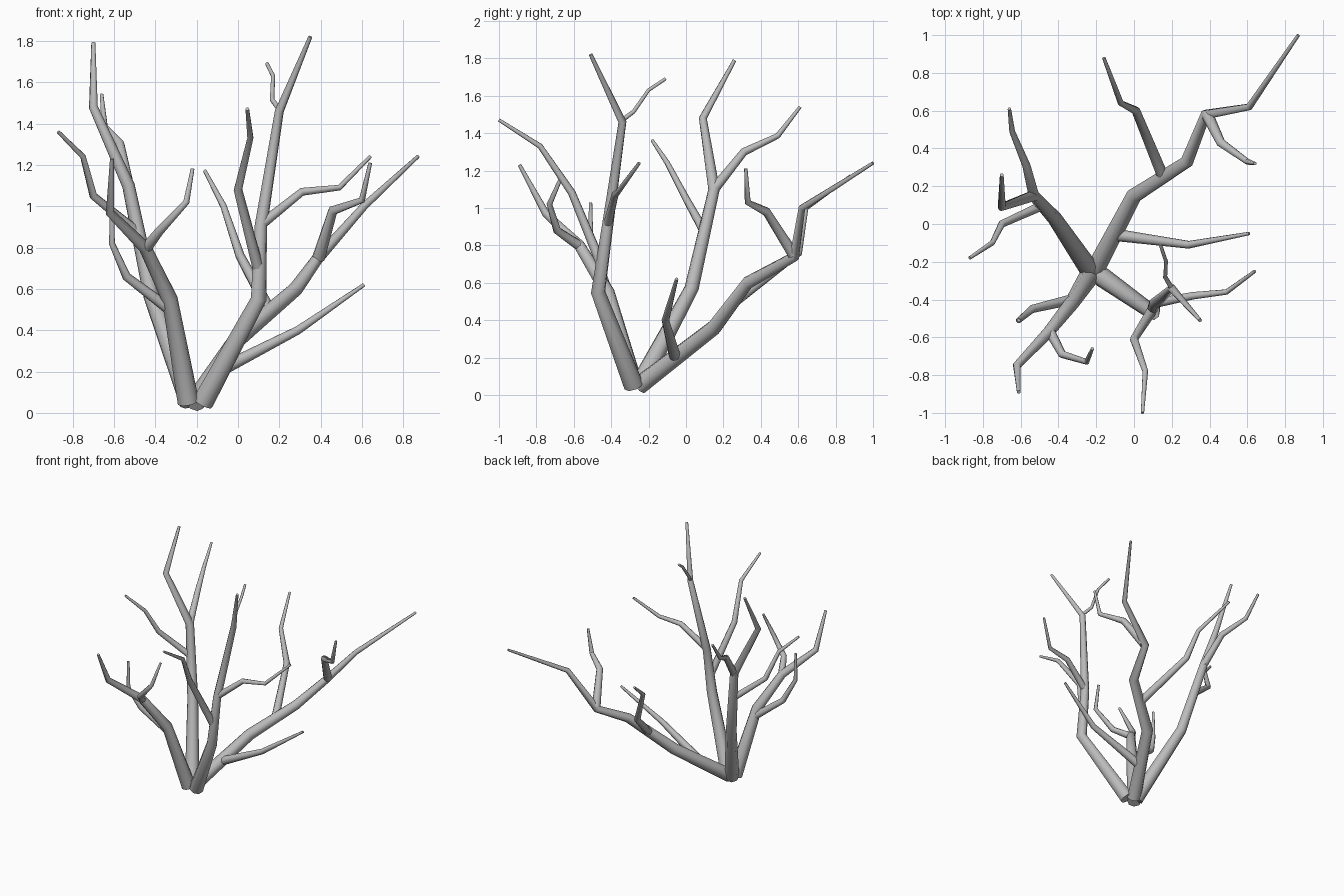
import bpy
import math

cube = bpy.data.objects.get("Cube")
if cube:
    bpy.data.objects.remove(cube, do_unlink=True)

bark = bpy.data.materials.new("grey_bark")
bark.use_nodes = True
GREY = (0.5, 0.5, 0.5, 1)
bark.diffuse_color = GREY
bark.node_tree.nodes["Principled BSDF"].inputs["Base Color"].default_value = GREY


def limb(name, points, radii):
    """Tapered eight-sided tube through the points."""
    curve = bpy.data.curves.new(name, "CURVE")
    curve.dimensions = "3D"
    curve.bevel_depth = 1
    curve.bevel_resolution = 2
    curve.use_fill_caps = True
    spline = curve.splines.new("POLY")
    spline.points.add(len(points) - 1)
    for p, co, r in zip(spline.points, points, radii):
        p.co = (*co, 1)
        p.radius = r
    obj = bpy.data.objects.new(name, curve)
    bpy.context.collection.objects.link(obj)
    bpy.ops.object.select_all(action="DESELECT")
    obj.select_set(True)
    bpy.context.view_layer.objects.active = obj
    bpy.ops.object.convert(target="MESH")
    obj = bpy.context.object
    obj.data.materials.clear()
    obj.data.materials.append(bark)
    bpy.ops.object.shade_smooth_by_angle(angle=math.radians(50))


def trunk(name, *points):
    limb(name, points, (0.053, 0.039, 0.031, 0.022, 0.01))


def branch(name, *points, start=0.028):
    n = len(points) - 1
    limb(name, points, [start + (0.009 - start) * i / n for i in range(n + 1)])


# Back left stem and its branches
limb("back_left_trunk",
     [(-.21, -.25, .05), (0, .15, .36), (.28, .33, .6),
      (.38, .58, .74), (.61, .62, 1), (.87, 1, 1.24)],
     (0.05, 0.042, 0.035, 0.028, 0.019, 0.009))
branch("back_left_upper_branch", (.39, .575, .75), (.46, .43, .98),
       (.6, .33, 1.03), (.64, .32, 1.21), start=0.032)
branch("back_left_middle_branch", (.15, .26, .5), (.01, .6, .76),
       (-.07, .64, 1), (-.16, .88, 1.17), start=0.03)
branch("back_left_low_branch", (-.08, -.06, .21), (.29, -.11, .4),
       (.61, -.05, .62), start=0.032)

# Front right stem and its branches
trunk("front_right_trunk", (-.24, -.28, .05), (-.33, -.42, .55),
      (-.45, -.57, .8), (-.62, -.75, .97), (-.61, -.89, 1.23))
branch("front_right_upper_branch", (-.45, -.56, .79), (-.38, -.69, .88),
       (-.25, -.73, 1.02), (-.22, -.66, 1.18))
branch("front_right_low_branch", (-.33, -.4, .5), (-.54, -.45, .66),
       (-.61, -.51, .82), (-.61, -.51, 1.03))

# Front left stem and its branches
trunk("front_left_trunk", (-.17, -.28, .05), (.1, -.47, .55),
      (.11, -.42, .9), (.2, -.34, 1.46), (.35, -.51, 1.82))
branch("front_left_top_twig", (.2, -.34, 1.47), (.165, -.28, 1.515),
       (.17, -.2, 1.63), (.14, -.11, 1.69), start=0.013)
branch("front_left_side_branch", (.11, -.42, .91), (.31, -.38, 1.07),
       (.49, -.36, 1.09), (.64, -.25, 1.24), start=0.025)
branch("front_left_low_branch", (.1, -.45, .69), (0, -.61, 1.08),
       (.06, -.78, 1.33), (.045, -1, 1.47))

# Back right stem and its branches
trunk("back_right_trunk", (-.23, -.25, .05), (-.42, .03, .57),
      (-.53, .15, 1.1), (-.7, .09, 1.48), (-.7, .26, 1.79))
branch("back_right_upper_branch", (-.53, .15, 1.1), (-.57, .31, 1.3),
       (-.645, .49, 1.385), (-.66, .61, 1.54))
branch("back_right_side_branch", (-.48, .1, .87), (-.7, 0, 1.05),
       (-.75, -.1, 1.24), (-.87, -.18, 1.36), start=0.025)
